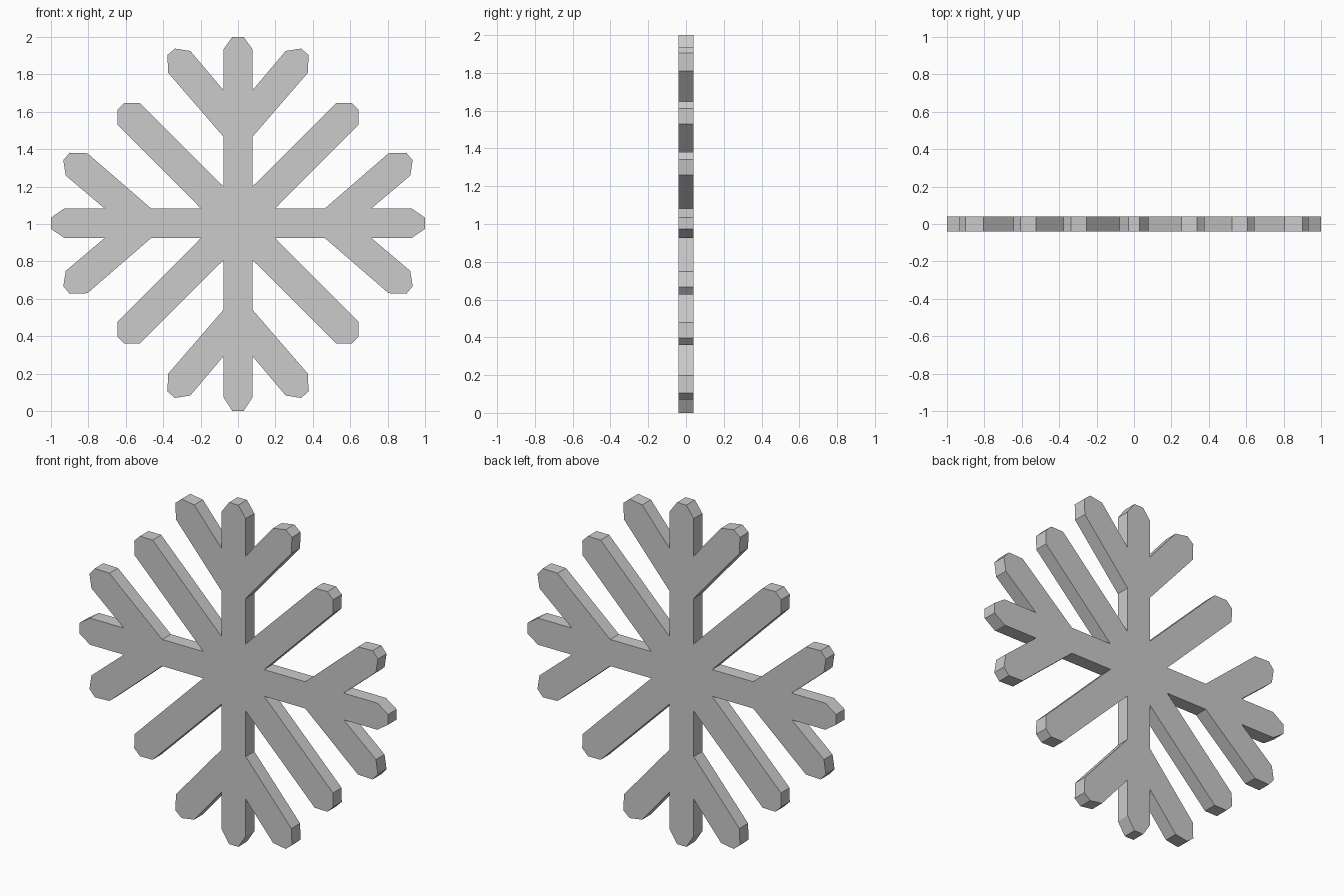
import bpy, bmesh

if "Cube" in bpy.data.objects:
    bpy.data.objects.remove(bpy.data.objects["Cube"])

CENTRE_Z = 1.004
HALF_DEPTH = 0.04

# One eighth of the outline: upright tip, side branch, half of the diagonal arm
octant = [(0.03, 1.0), (0.078, 0.93), (0.078, 0.712),
          (0.255, 0.921), (0.337, 0.934), (0.377, 0.90), (0.374, 0.805),
          (0.078, 0.463), (0.078, 0.197), (0.525, 0.643), (0.607, 0.644)]

# Mirror across the diagonal, then turn the quarter four times
quarter = octant + [(z, x) for x, z in reversed(octant)]
outline = []
for _ in range(4):
    outline += quarter
    quarter = [(z, -x) for x, z in quarter]


def height(z):
    # The upright tips end exactly at the bottom and top limits
    if abs(z) > 0.99:
        return 2.0 if z > 0 else 0.0
    return CENTRE_Z + z


# Flat snowflake plate extruded along y
bm = bmesh.new()
face = bm.faces.new([bm.verts.new((x, -HALF_DEPTH, height(z))) for x, z in outline])
extruded = bmesh.ops.extrude_face_region(bm, geom=[face])["geom"]
bmesh.ops.translate(bm, vec=(0, 2 * HALF_DEPTH, 0),
                    verts=[g for g in extruded if isinstance(g, bmesh.types.BMVert)])
# Keep the starting face as the front cap
if not any(all(v.co.y < 0 for v in f.verts) for f in bm.faces):
    bm.faces.new([v for v in bm.verts if v.co.y < 0])
bmesh.ops.recalc_face_normals(bm, faces=bm.faces)

mesh = bpy.data.meshes.new("snowflake")
bm.to_mesh(mesh)
bm.free()
bpy.context.collection.objects.link(bpy.data.objects.new("snowflake", mesh))
